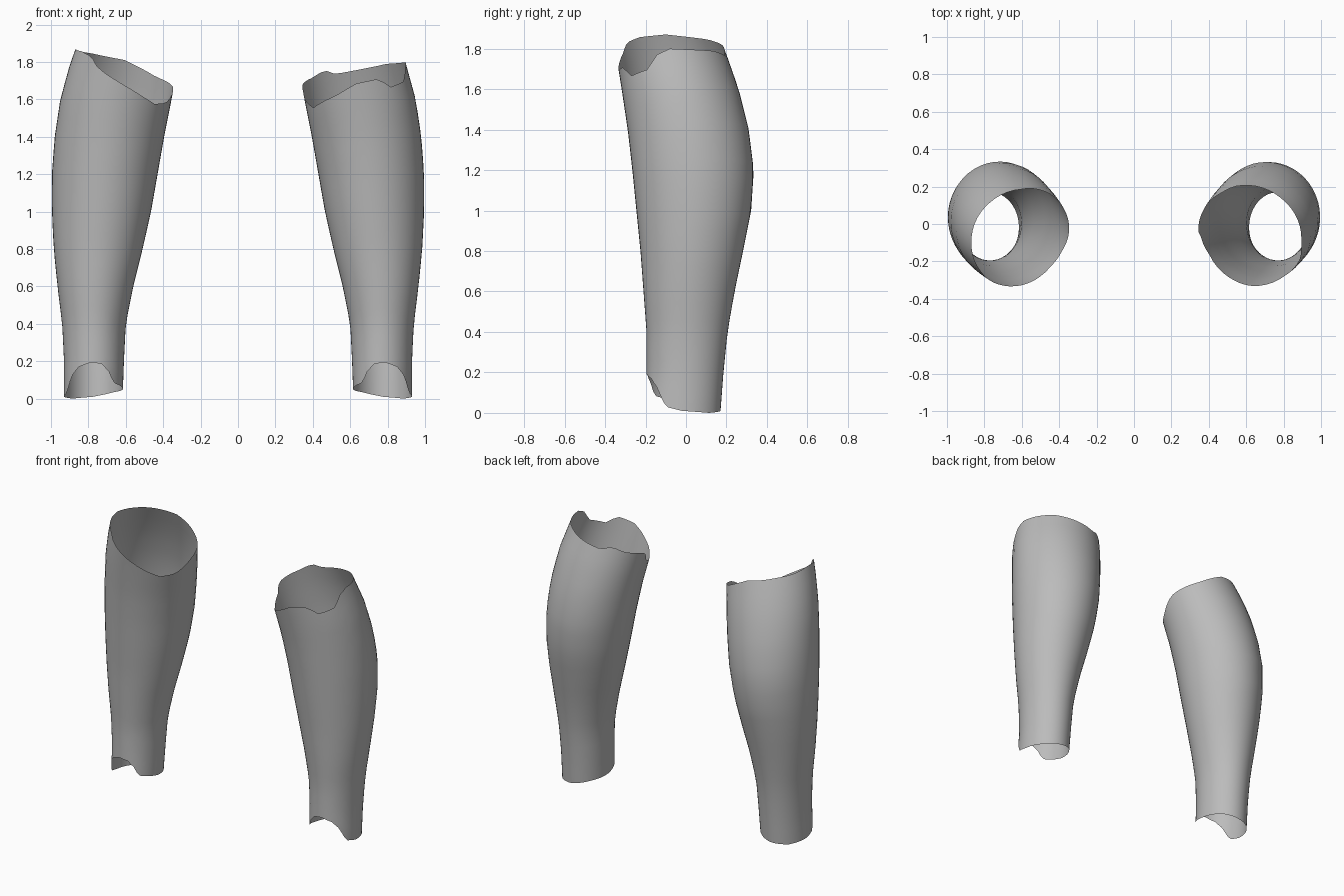
import bpy
import bmesh
from math import sin, cos, radians

SEGMENTS = 48
ROWS = 20
STEP = 0.2

# Silhouette of one guard, sampled upward at even height steps
OUTER = [.93, .93, .94, .965, .985, .995, .995, .98, .95, .895, .82]
INNER = [.617, .61, .60, .56, .51, .465, .43, .395, .355, .32, .29]
FRONT = [-.21, -.195, -.195, -.21, -.225, -.245, -.265, -.288, -.318, -.35, -.38]
BACK = [.17, .185, .205, .24, .282, .322, .335, .31, .26, .19, .10]

# Rim heights by angle: outer side, then front, inner side and back
RIGHT_TOP = [(0, 1.87), (30, 1.857), (50, 1.83), (60, 1.78), (70, 1.745),
             (90, 1.69), (120, 1.61), (135, 1.575), (155, 1.58), (170, 1.62),
             (185, 1.66), (230, 1.72), (270, 1.81), (310, 1.845), (360, 1.87)]
LEFT_TOP = [(0, 1.8), (18, 1.765), (27, 1.7), (53, 1.665), (65, 1.71),
            (90, 1.685), (115, 1.62), (150, 1.555), (172, 1.6), (182, 1.67),
            (218, 1.715), (238, 1.755), (250, 1.735), (310, 1.79), (360, 1.8)]
ANKLE = [(0, .01), (25, .03), (34, .07), (42, .12), (60, .17), (85, .195),
         (105, .185), (120, .145), (132, .085), (180, .05), (225, .035),
         (270, .01), (315, 0), (360, .01)]


def sample_profile(values, height):
    """Read a silhouette list at any height."""
    position = max(0, min(height / STEP, len(values) - 1.001))
    index = int(position)
    blend = position - index
    return values[index] * (1 - blend) + values[index + 1] * blend


def sample_rim(rim, angle):
    """Read a rim height at any angle."""
    for (start, low), (end, high) in zip(rim, rim[1:]):
        if start <= angle <= end:
            return low + (high - low) * (angle - start) / (end - start)
    return rim[-1][1]


def surface_point(side, angle, height):
    """Place a point on the oval section at the given height."""
    outer = sample_profile(OUTER, height)
    inner = sample_profile(INNER, height)
    front = sample_profile(FRONT, height)
    back = sample_profile(BACK, height)
    turn = radians(angle)
    x = (outer + inner) / 2 + (outer - inner) / 2 * cos(turn)
    y = (front + back) / 2 - (back - front) / 2 * sin(turn)
    return side * x, y, height


def build_guard(name, side, top_rim, material):
    """Make an open, thin tube between the ankle rim and the top rim."""
    bm = bmesh.new()
    columns = []
    for segment in range(SEGMENTS):
        angle = 360 * segment / SEGMENTS
        bottom = sample_rim(ANKLE, angle)
        top = sample_rim(top_rim, angle)
        columns.append([
            bm.verts.new(surface_point(side, angle, bottom + (top - bottom) * row / ROWS))
            for row in range(ROWS + 1)])
    for segment, column in enumerate(columns):
        following = columns[(segment + 1) % SEGMENTS]
        for row in range(ROWS):
            corners = [column[row], following[row], following[row + 1], column[row + 1]]
            # Keep the normals pointing out on both sides
            if side > 0:
                corners.reverse()
            bm.faces.new(corners).smooth = True
    mesh = bpy.data.meshes.new(name)
    bm.to_mesh(mesh)
    bm.free()
    mesh.materials.append(material)
    guard = bpy.data.objects.new(name, mesh)
    bpy.context.collection.objects.link(guard)
    return guard


default_cube = bpy.data.objects.get("Cube")
if default_cube:
    bpy.data.objects.remove(default_cube, do_unlink=True)

# One plain grey for everything
grey = bpy.data.materials.new("plain_grey")
grey.use_nodes = True
colour = (.5, .5, .5, 1)
grey.diffuse_color = colour
for node in grey.node_tree.nodes:
    if node.type == 'BSDF_PRINCIPLED':
        node.inputs["Base Color"].default_value = colour

# Pair of shin guards with differently cut top rims
build_guard("right_shin_guard", -1, RIGHT_TOP, grey)
build_guard("left_shin_guard", 1, LEFT_TOP, grey)
